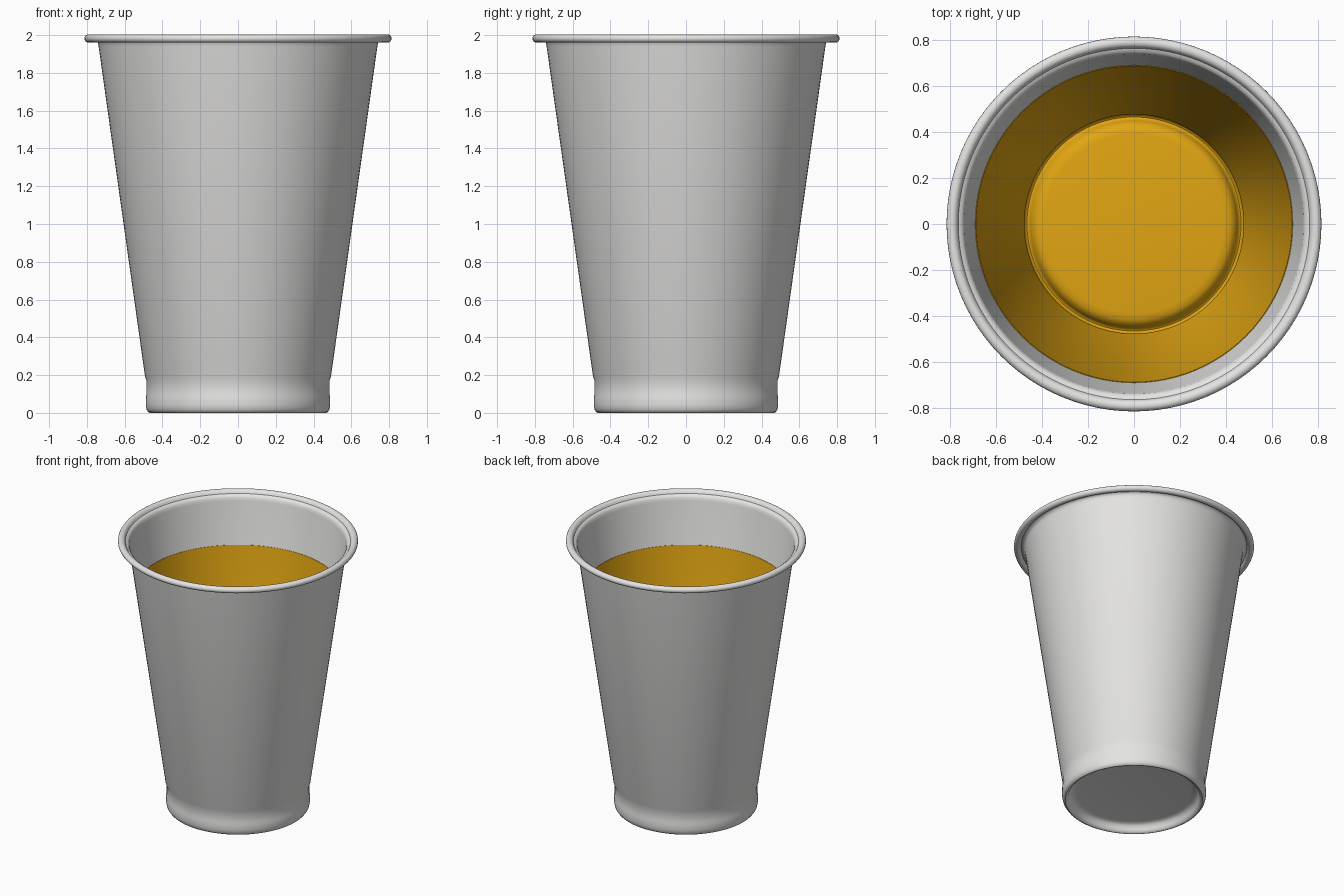
import bpy, bmesh, math
from mathutils import Vector

cube = bpy.data.objects.get("Cube")
if cube:
    bpy.data.objects.remove(cube, do_unlink=True)

SEGMENTS = 96


def material(name, rgb):
    mat = bpy.data.materials.new(name)
    mat.use_nodes = True
    mat.diffuse_color = (*rgb, 1)
    mat.node_tree.nodes["Principled BSDF"].inputs["Base Color"].default_value = (*rgb, 1)
    return mat


def offset(points, distance):
    """Shift a profile towards the inside of the cup."""
    shifted = []
    for i, p in enumerate(points):
        before, after = points[max(i - 1, 0)], points[min(i + 1, len(points) - 1)]
        along = (after - before).normalized()
        shifted.append(p + Vector((-along.y, along.x)) * distance)
    shifted[0].x = 0
    return shifted


def shell(name, points, outer, inner, mat):
    """Spin the wall between two offsets of a profile around z."""
    loop = offset(points, outer) + offset(points, inner)[::-1]
    bm = bmesh.new()
    verts = [bm.verts.new((p.x, 0, p.y)) for p in loop]
    edges = [bm.edges.new(pair) for pair in zip(verts, verts[1:])]
    bmesh.ops.spin(bm, geom=verts + edges, cent=(0, 0, 0), axis=(0, 0, 1),
                   angle=math.tau, steps=SEGMENTS, use_duplicate=False)
    bmesh.ops.remove_doubles(bm, verts=bm.verts, dist=0.0005)
    bmesh.ops.recalc_face_normals(bm, faces=bm.faces)
    mesh = bpy.data.meshes.new(name)
    bm.to_mesh(mesh)
    bm.free()
    mesh.materials.append(mat)
    obj = bpy.data.objects.new(name, mesh)
    bpy.context.collection.objects.link(obj)
    bpy.ops.object.select_all(action="DESELECT")
    obj.select_set(True)
    bpy.context.view_layer.objects.active = obj
    bpy.ops.object.shade_smooth_by_angle(angle=math.radians(40))


# Raised floor, rounded foot and stepped base band
base = [Vector(p) for p in (
    (0, 0.06), (0.39, 0.06), (0.415, 0.056), (0.432, 0.045), (0.441, 0.025),
    (0.448, 0.01), (0.458, 0.002), (0.466, 0), (0.476, 0.005), (0.484, 0.018),
    (0.488, 0.04), (0.488, 0.08), (0.484, 0.1), (0.484, 0.17), (0.492, 0.19))]

# Flare below the lip, then the rolled lip itself
flare = [Vector(p) for p in ((0.738, 1.94), (0.742, 1.96), (0.75, 1.972), (0.765, 1.977))]
roll = [Vector((0.79 + 0.02 * math.cos(a), 1.982 + 0.018 * math.sin(a)))
        for a in (math.radians(160 - 24 * i) for i in range(15))]

white = material("cup white", (0.78, 0.775, 0.765))
amber = material("drink amber", (0.76, 0.38, 0.006))

shell("cup", base + flare + roll, 0, 0.004, white)

# The drink lines the inside of the cup up to its fill level
fill_height = 1.63
fill = base[-1].lerp(flare[0], (fill_height - base[-1].y) / (flare[0].y - base[-1].y))
shell("drink", base + [fill], 0.005, 0.008, amber)
